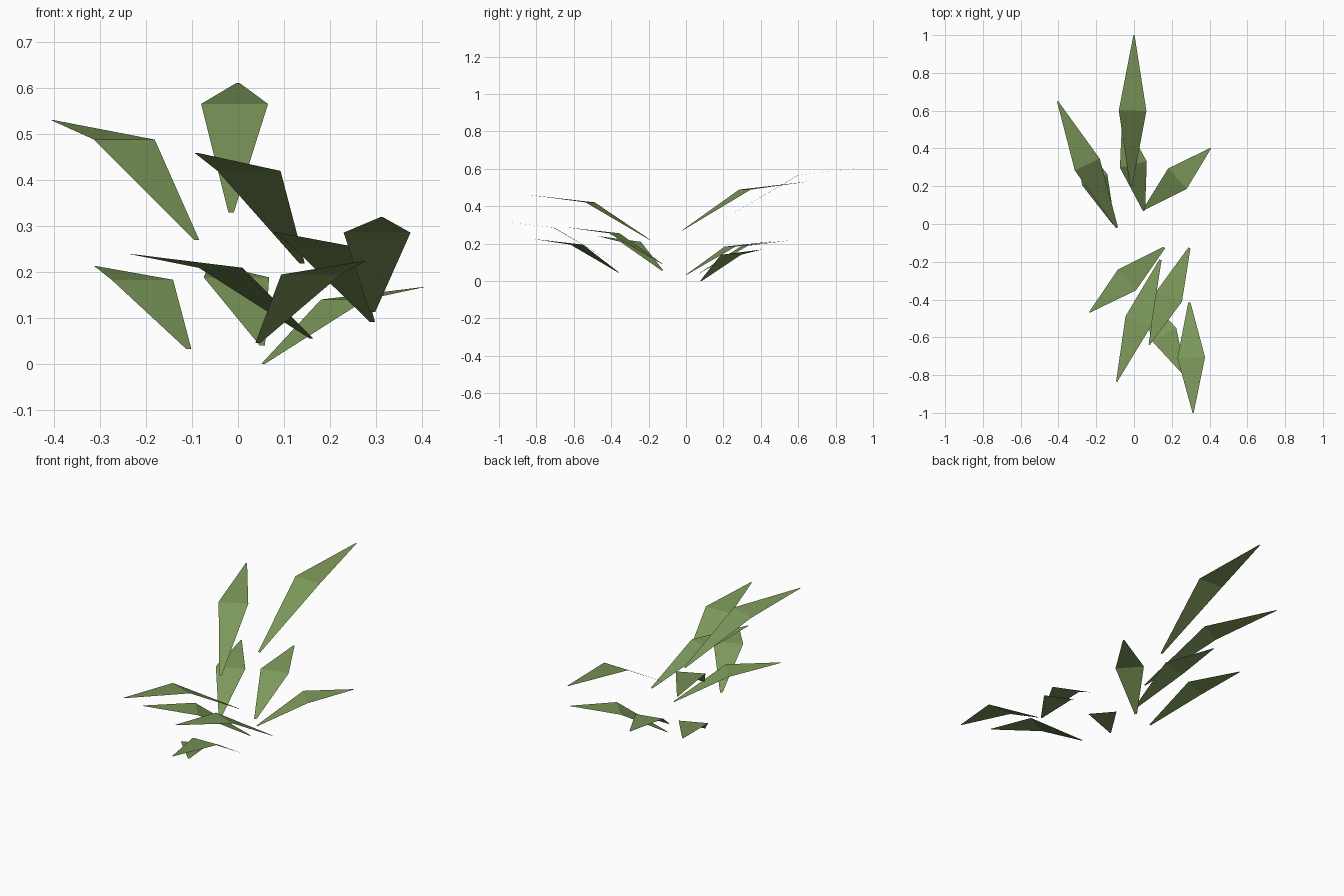
import bpy
import bmesh
from mathutils import Vector

cube = bpy.data.objects.get("Cube")
if cube:
    bpy.data.objects.remove(cube, do_unlink=True)

# Leaf green
green = bpy.data.materials.new("leaf_green")
green.use_nodes = True
colour = (0.2, 0.31, 0.1, 1.0)
green.diffuse_color = colour
shader = next(n for n in green.node_tree.nodes if n.type == "BSDF_PRINCIPLED")
shader.inputs["Base Color"].default_value = colour
shader.inputs["Roughness"].default_value = 0.9

# Every blade shares one bent profile: (share of run, rise per half run, half width)
PROFILE = [(0.0, 0.0, 0.006), (0.5, 0.59, 0.073), (1.0, 0.705, 0.003)]


def add_leaf(name, base, tip):
    """Build a folded blade from its foot (x, y, z) to its tip (x, y)."""
    foot = Vector(base)
    run = Vector((tip[0] - base[0], tip[1] - base[1], 0))
    half_run = run.length / 2
    side = Vector((-run.y, run.x, 0)).normalized()
    bm = bmesh.new()
    rows = []
    for share, rise, width in PROFILE:
        centre = foot + run * share + Vector((0, 0, rise * half_run))
        rows.append([bm.verts.new(centre + side * s * width) for s in (1, -1)])
    for (a, b), (c, d) in zip(rows, rows[1:]):
        bm.faces.new((a, b, d, c))
    mesh = bpy.data.meshes.new(name)
    bm.to_mesh(mesh)
    bm.free()
    mesh.materials.append(green)
    leaf = bpy.data.objects.new(name, mesh)
    bpy.context.collection.objects.link(leaf)


# Rear fan
add_leaf("rear_leaf_top", (-0.015, 0.20, 0.33), (0.0, 1.0))
add_leaf("rear_leaf_top_right", (-0.09, -0.02, 0.27), (-0.405, 0.65))
add_leaf("rear_leaf_low_left", (0.055, 0.08, 0.0), (0.405, 0.40))
add_leaf("rear_leaf_low_middle", (0.053, 0.07, 0.04), (-0.06, 0.56))
add_leaf("rear_leaf_low_right", (-0.107, 0.0, 0.032), (-0.31, 0.47))

# Front fan
add_leaf("front_leaf_right", (0.16, -0.125, 0.055), (-0.235, -0.467))
add_leaf("front_leaf_top", (0.14, -0.19, 0.218), (-0.092, -0.835))
add_leaf("front_leaf_middle", (0.293, -0.127, 0.091), (0.08, -0.64))
add_leaf("front_leaf_left", (0.293, -0.415, 0.113), (0.313, -1.0))
add_leaf("front_leaf_low", (0.043, -0.36, 0.045), (0.275, -0.81))
